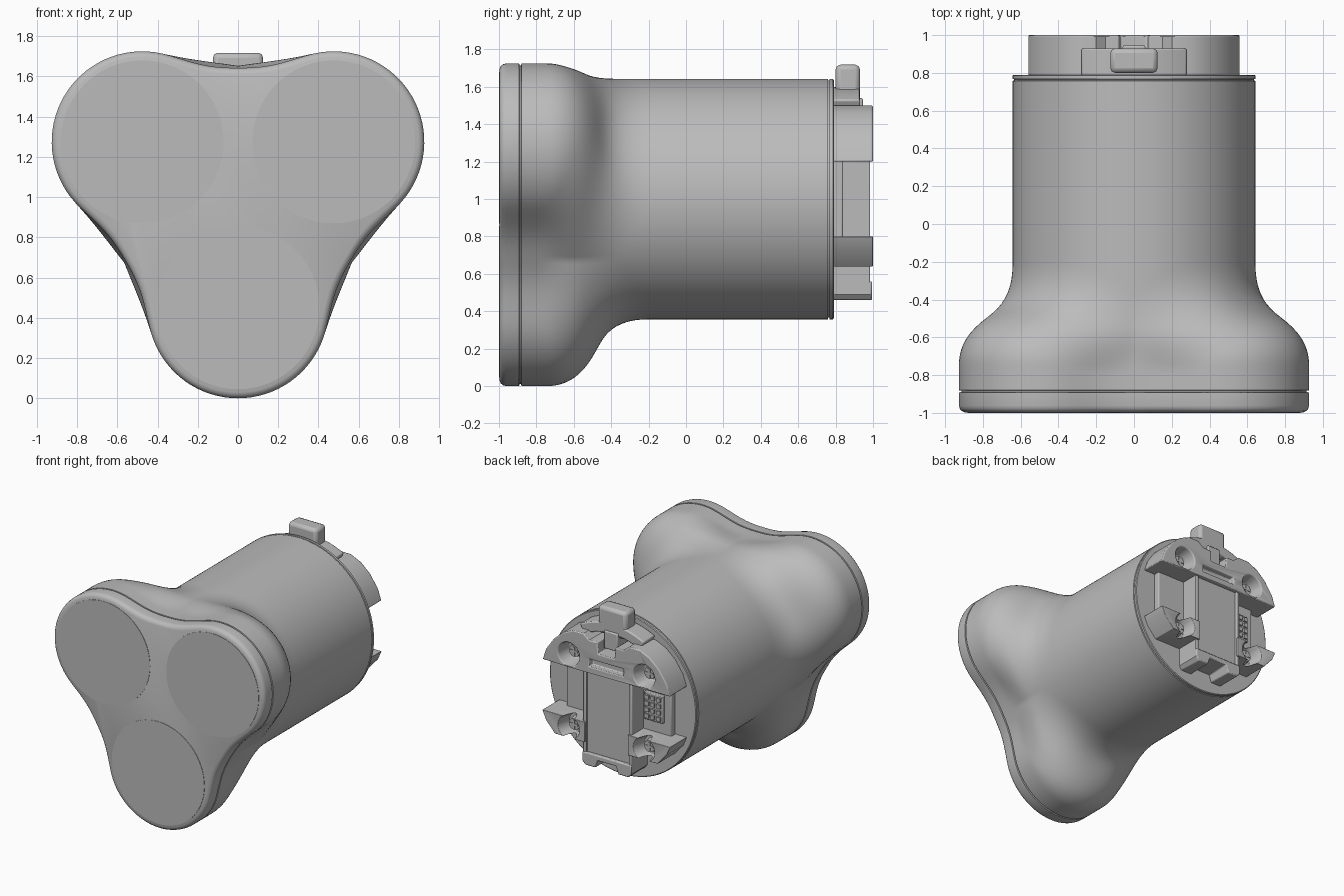
import bpy, bmesh, math
from mathutils import Matrix, Vector

if "Cube" in bpy.data.objects:
    bpy.data.objects.remove(bpy.data.objects["Cube"], do_unlink=True)

CZ = 1.0            # height of the housing axis
BODY_R = 0.643
LOBES = [(0.55 * math.cos(math.radians(a)), 0.55 * math.sin(math.radians(a)))
         for a in (30, 150, 270)]

grey = bpy.data.materials.new("plain grey")
grey.use_nodes = True
grey.diffuse_color = (0.5, 0.5, 0.5, 1)
grey.node_tree.nodes["Principled BSDF"].inputs["Base Color"].default_value = (0.5, 0.5, 0.5, 1)


def finish(name, bm, bevel=0.0, angle=35):
    bmesh.ops.recalc_face_normals(bm, faces=bm.faces)
    mesh = bpy.data.meshes.new(name)
    bm.to_mesh(mesh)
    bm.free()
    ob = bpy.data.objects.new(name, mesh)
    bpy.context.collection.objects.link(ob)
    mesh.materials.append(grey)
    bpy.ops.object.select_all(action='DESELECT')
    ob.select_set(True)
    bpy.context.view_layer.objects.active = ob
    bpy.ops.object.shade_smooth_by_angle(angle=math.radians(angle))
    if bevel:
        add_bevel(ob, bevel)
    return ob


def add_bevel(ob, width):
    mod = ob.modifiers.new("rounded edges", 'BEVEL')
    mod.width, mod.segments = width, 2
    mod.limit_method, mod.angle_limit = 'ANGLE', math.radians(40)


def prism(name, pts, y0, y1, bevel=0.0):
    """Outline in x and height above the axis, extruded along y."""
    bm = bmesh.new()
    face = bm.faces.new([bm.verts.new((x, y0, CZ + h)) for x, h in pts])
    ext = bmesh.ops.extrude_face_region(bm, geom=[face])
    moved = [v for v in ext["geom"] if isinstance(v, bmesh.types.BMVert)]
    bmesh.ops.translate(bm, verts=moved, vec=(0, y1 - y0, 0))
    return finish(name, bm, bevel)


def box(name, x0, x1, h0, h1, y0, y1, bevel=0.0):
    return prism(name, [(x0, h0), (x1, h0), (x1, h1), (x0, h1)], y0, y1, bevel)


def disc(name, x, h, r, y0, y1, r2=None, seg=48):
    bm = bmesh.new()
    place = Matrix.Translation((x, (y0 + y1) / 2, CZ + h)) @ Matrix.Rotation(-math.pi / 2, 4, 'X')
    bmesh.ops.create_cone(bm, cap_ends=True, segments=seg, radius1=r,
                          radius2=r if r2 is None else r2, depth=y1 - y0, matrix=place)
    return finish(name, bm)


def cut(ob, cutters):
    for c in cutters:
        mod = ob.modifiers.new("cut", 'BOOLEAN')
        mod.operation, mod.solver, mod.object = 'DIFFERENCE', 'EXACT', c
        bpy.context.view_layer.objects.active = ob
        bpy.ops.object.modifier_apply(modifier=mod.name)
    for c in cutters:
        bpy.data.objects.remove(c, do_unlink=True)


def mirrored(half):
    return half + [(-x, h) for x, h in reversed(half)]


# Housing: a cylinder blended into three rounded lobes
def housing_distance(x, y, h):
    tube = math.hypot(x, h) - BODY_R
    lobe = 9.0
    for lx, lh in LOBES:
        a, b = math.hypot(x - lx, h - lh) - 0.2, y + 0.74
        lobe = min(lobe, math.hypot(max(a, 0), max(b, 0)) - 0.25 + min(max(a, b), 0))
    t = min(max((y + 0.8) / 0.25, 0), 1)
    k = 0.15 + 0.14 * t * t * (3 - 2 * t)
    blend = max(k - abs(tube - lobe), 0)
    return min(tube, lobe) - blend * blend / (4 * k)


def ring(bm, y, inset, count=180):
    verts = []
    for i in range(count):
        c, s = math.cos(math.tau * i / count), math.sin(math.tau * i / count)
        lo, hi = 0.3, 1.2
        for _ in range(22):
            mid = (lo + hi) / 2
            if housing_distance(mid * c, y, mid * s) + inset < 0:
                lo = mid
            else:
                hi = mid
        verts.append(bm.verts.new((lo * c, y, CZ + lo * s)))
    return verts


rows = [(-0.997, 0.03), (-0.99, 0.014), (-0.978, 0.004), (-0.962, 0)]
rows += [(-0.892, 0), (-0.89, 0.012), (-0.882, 0.012), (-0.88, 0)]
rows += [(-0.82 + 0.025 * i, 0) for i in range(29)]
rows += [(0.3, 0), (0.758, 0), (0.76, 0.009), (0.766, 0.009), (0.768, 0), (0.785, 0), (0.79, 0.006)]
bm = bmesh.new()
rings = [ring(bm, y, inset) for y, inset in rows]
for a, b in zip(rings, rings[1:]):
    for i in range(len(a)):
        j = (i + 1) % len(a)
        bm.faces.new((a[i], a[j], b[j], b[i]))
bm.faces.new(rings[0])
bm.faces.new(rings[-1])
finish("housing", bm)

# Round front windows
for i, (x, h) in enumerate(LOBES):
    disc(f"front_window_{i + 1}", x, h, 0.405, -1.0, -0.99, seg=64)

# Rear mounting brackets with countersunk holes
BACK = 0.785
upper = prism("upper_bracket", mirrored([
    (0.56, 0.2), (0.53, 0.29), (0.46, 0.39), (0.38, 0.46), (0.29, 0.5), (0.2, 0.5),
    (0.15, 0.46), (0.08, 0.46), (0.07, 0.37)]), BACK, 1.0)
lower = [prism(f"lower_bracket_{n}", [(s * x, h) for x, h in [
    (0.19, -0.2), (0.56, -0.2), (0.53, -0.27), (0.45, -0.36), (0.19, -0.36)]], BACK, 1.0)
    for n, s in (("left", 1), ("right", -1))]


def screw_hole(x, h):
    return disc("hole", x, h, 0.075, 0.88, 1.01, 0.095)


cut(upper, [screw_hole(s * 0.33, 0.3) for s in (1, -1)]
    + [box("slot", -0.15, 0.15, 0.25, 0.31, 0.95, 1.05)])
for s, ob in zip((1, -1), lower):
    cut(ob, [screw_hole(s * 0.33, -0.28)])
for ob in [upper] + lower:
    add_bevel(ob, 0.008)

# Cross-head screws
for x in (0.33, -0.33):
    for h, row in ((0.3, "upper"), (-0.28, "lower")):
        tag = f"{row}_{'left' if x > 0 else 'right'}"
        disc(f"screw_{tag}", x, h, 0.055, 0.87, 0.93, 0.045, seg=24)
        box(f"screw_cross_a_{tag}", x - 0.035, x + 0.035, h - 0.008, h + 0.008, 0.92, 0.936)
        box(f"screw_cross_b_{tag}", x - 0.008, x + 0.008, h - 0.035, h + 0.035, 0.92, 0.936)

# Central spine: panel, raised rails and notched foot
box("spine_panel", -0.2, 0.2, -0.46, 0.21, BACK, 0.97)
for n, s in (("left", 1), ("right", -1)):
    x0, x1 = sorted((s * 0.185, s * 0.215))
    box(f"spine_rail_{n}", x0, x1, -0.5, 0.21, BACK, 0.985, 0.006)
prism("spine_foot", mirrored([(0.215, -0.44), (0.215, -0.51), (0.19, -0.54),
                              (0.1, -0.54), (0.08, -0.48)]), BACK, 0.995, 0.008)

# Side pockets, with a contact pad on the right
for n, s in (("left", 1), ("right", -1)):
    x0, x1 = sorted((s * 0.2, s * 0.46))
    box(f"pocket_floor_{n}", x0, x1, -0.21, 0.21, BACK, 0.84, 0.008)
box("contact_pad", -0.4, -0.24, -0.11, 0.11, 0.83, 0.865, 0.006)
for i in range(3):
    for j in range(4):
        x, h = -0.37 + 0.05 * i, -0.075 + 0.05 * j
        box(f"contact_{i}_{j}", x - 0.016, x + 0.016, h - 0.016, h + 0.016, 0.86, 0.88)

# Release latch on top of the rear face
arc = [math.radians(90 + a) for a in range(-28, 29, 4)]
prism("latch_rail", [(0.6 * math.cos(a), 0.6 * math.sin(a)) for a in arc]
      + [(0.52 * math.cos(a), 0.52 * math.sin(a)) for a in reversed(arc)], BACK, 0.93, 0.01)
box("latch_tab", -0.125, 0.125, 0.5, 0.718, 0.8, 0.93, 0.025)
box("latch_stem", -0.06, 0.06, 0.4, 0.54, BACK, 0.945, 0.008)
